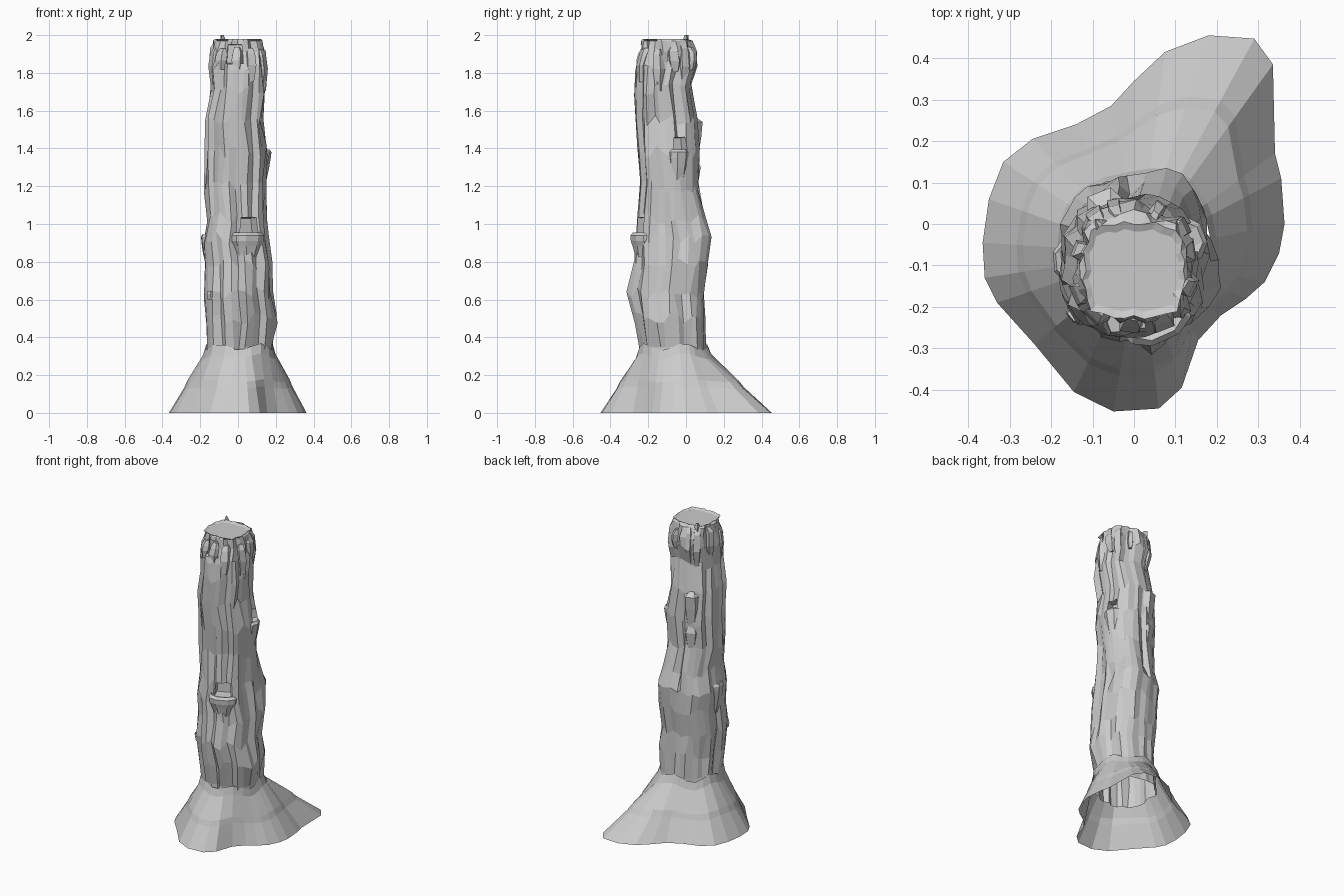
import bpy, bmesh, math, random
from mathutils import Vector

if "Cube" in bpy.data.objects:
    bpy.data.objects.remove(bpy.data.objects["Cube"])

random.seed(7)

# trunk profile: z, xmin, xmax, ymin, ymax
LEVELS = [
    (0.20, -.17, .18, -.25, .12), (0.35, -.17, .185, -.25, .11),
    (0.50, -.175, .20, -.27, .105), (0.63, -.185, .185, -.285, .1),
    (0.79, -.18, .185, -.275, .12), (0.93, -.188, .17, -.27, .125),
    (1.03, -.165, .155, -.262, .10), (1.20, -.185, .155, -.245, .07),
    (1.38, -.18, .16, -.26, .075), (1.55, -.178, .135, -.272, .065),
    (1.72, -.155, .155, -.278, .04), (1.83, -.152, .152, -.272, .065),
    (1.91, -.15, .148, -.25, .06), (1.97, -.14, .137, -.24, .037)]
# local swellings: angle, z, angular width, height, strength
BULGES = [(.95, .93, .38, .14, .15), (-1.3, .62, .3, .09, .2), (-.3, .5, .3, .1, .1)]


def section(a, z):
    """Point on the rounded-square trunk section at angle a and height z."""
    z = min(max(z, LEVELS[0][0]), LEVELS[-1][0])
    for lo, hi in zip(LEVELS, LEVELS[1:]):
        if lo[0] <= z <= hi[0]:
            t = (z - lo[0]) / (hi[0] - lo[0])
            _, x0, x1, y0, y1 = [p + (q - p) * t for p, q in zip(lo, hi)]
            break
    c, s, e = math.cos(a), math.sin(a), 2.5
    k = (abs(c) ** e + abs(s) ** e) ** (-1 / e)
    for ba, bz, wa, wz, amp in BULGES:
        d = (a - ba + math.pi) % math.tau - math.pi
        k += amp * math.exp(-(d / wa) ** 2 - ((z - bz) / wz) ** 2)
    return Vector(((x0 + x1) / 2 + (x1 - x0) / 2 * c * k,
                   (y0 + y1) / 2 + (y1 - y0) / 2 * s * k, z))


def axis(z):
    return (section(0, z) + section(math.pi, z)) / 2


def loft(name, rings, cap_start=False, cap_end=False):
    """Skin a list of closed rings into a flat-shaded mesh."""
    bm = bmesh.new()
    rows = [[bm.verts.new(p) for p in r] for r in rings]
    n = len(rows[0])
    for a, b in zip(rows, rows[1:]):
        for i in range(n):
            j = (i + 1) % n
            bm.faces.new((a[i], a[j], b[j], b[i]))
    if cap_start:
        bm.faces.new(rows[0][::-1])
    if cap_end:
        bm.faces.new(rows[-1])
    bmesh.ops.recalc_face_normals(bm, faces=bm.faces)
    me = bpy.data.meshes.new(name)
    bm.to_mesh(me)
    bm.free()
    ob = bpy.data.objects.new(name, me)
    bpy.context.collection.objects.link(ob)
    return ob


# trunk with bark grooves that wander up the columns
N = 32
groove = [random.choice((0, 0, .008, .02)) for _ in range(N)]
rings = []
for z in [l[0] for l in LEVELS]:
    ring = []
    for i in range(N):
        if random.random() < .25:
            groove[i] = random.choice((0, 0, .008, .022))
        a = math.tau * i / N + random.uniform(-.05, .05)
        p = section(a, z)
        out = (p - axis(z)).normalized()
        rough = random.uniform(0, .018) if z > 1.7 else random.uniform(0, .006)
        p -= out * (groove[i] + rough)
        if .4 < z < 1.9:
            p.z += random.uniform(-.035, .035)
        ring.append(p)
    rings.append(ring)
# flat squarish cut top with a worn edge
for hx, hy, z in ((.124, .118, 1.98), (.11, .1, 1.972)):
    ring = []
    for i in range(N):
        a = math.tau * i / N
        c, s = math.cos(a), math.sin(a)
        k = (abs(c) ** 4 + abs(s) ** 4) ** -.25 * (.96 + .04 * math.sin(i * 2.3))
        ring.append(Vector((hx * c * k, -.112 + hy * s * k, z)))
    rings.append(ring)
trunk = loft("trunk", rings, True, True)


def frame(a, z):
    """Surface point with outward and sideways directions."""
    p = section(a, z)
    o = Vector((math.cos(a), math.sin(a), 0))
    return p, o, Vector((-o.y, o.x, 0))


def place(f, pts):
    p, o, s = f
    return [p + o * d + s * w + Vector((0, 0, h)) for d, w, h in pts]


def carve(name, a, z, w, h, depth):
    """Cut a squarish hollow into the trunk."""
    q = [(-w, -h), (w, -h), (w * .85, h), (-w * .85, h)]
    f = frame(a, z)
    cut = loft(name, [place(f, [(d, x * k, y * k) for x, y in q])
                      for d, k in ((.08, 1), (-depth, .8))], True, True)
    cut.hide_render = True
    m = trunk.modifiers.new(name, 'BOOLEAN')
    m.operation, m.solver, m.object = 'DIFFERENCE', 'EXACT', cut
    bpy.context.view_layer.objects.active = trunk
    bpy.ops.object.modifier_apply(modifier=name)
    bpy.data.objects.remove(cut)


def knot_lip(name, a, z, w, out, drop, foot=.6):
    """Swelling of bark under a hollow, fading down into the trunk."""
    f = frame(a, z)
    # height, width factor and outward offset from the local trunk surface
    rows = [(-drop, foot, -.02), (-drop * .45, .9, out * .35), (-.045, 1.05, out * .8),
            (-.015, 1.05, out), (.0, .9, out * .5), (-.02, .8, -.06)]
    rings = []
    for h, k, d in rows:
        local = (section(a, z + h) - f[0]).dot(f[1])      # follow the trunk
        rings.append(place(f, [(local - .08, -w * k * 1.25, h), (local + d - .025, -w * k, h),
                               (local + d, -w * k * .45, h), (local + d, w * k * .45, h),
                               (local + d - .025, w * k, h), (local - .08, w * k * 1.25, h)]))
    loft(name, rings, True, True)


FRONT, RIGHT = math.radians(-66), math.radians(22)
carve("front_hollow_cutter", FRONT, 0.99, .058, .05, .08)
carve("right_hollow_cutter", RIGHT, 1.42, .042, .045, .065)
carve("top_notch_cutter", math.radians(-97), 1.90, .055, .06, .035)
knot_lip("front_knot", FRONT, 0.955, .075, .022, .16, .5)
knot_lip("right_knot", RIGHT, 1.395, .05, .016, .22, .8)
knot_lip("left_knot", math.radians(185), 0.945, .05, .006, .2)
knot_lip("lower_left_knot", math.radians(-140), 0.645, .03, .004, .05)

# open the hidden underside of the trunk
bm = bmesh.new()
bm.from_mesh(trunk.data)
bmesh.ops.delete(bm, geom=[f for f in bm.faces if f.calc_center_median().z < .22 and abs(f.normal.z) > .9],
                 context='FACES')
bm.to_mesh(trunk.data)
bm.free()

# stub with a beaked cap on the back left
f = frame(math.radians(112), 1.46)
loft("back_stub", [place(f, [(-.05, -w, h), (d, -w * .5, h), (d, w * .5, h), (-.05, w, h)])
                   for h, w, d in ((-.3, .03, -.015), (-.16, .06, .003), (-.12, .04, -.01),
                                   (.0, .06, .006), (.08, .06, .014), (.105, .03, -.02))], True, True)

# splinters of bark around the broken top
for i in range(11):
    a = math.tau * (i + .3) / 11 + random.uniform(-.15, .15)
    w, b = random.uniform(.016, .034), random.uniform(-.22, -.08)
    t = random.uniform(.02, .075)
    f = frame(a, 1.9)
    rings = []
    for h, k, d in ((b, .6, -.012), (b * .4, 1, .001), (t - .03, .9, 0), (t, .6, -.012)):
        d += (section(a, 1.9 + h) - f[0]).dot(f[1])
        x = random.uniform(-.006, .006)
        rings.append(place(f, [(d - .03, x - k * w, h), (d - .006, x - k * w, h),
                               (d, x + k * w * .5, h), (d - .03, x + k * w, h)]))
    loft(f"bark_splinter_{i + 1}", rings, True, True)
f = frame(math.radians(130), 1.95)
loft("top_spike", [place(f, [(-.03, -w, h), (-.008, 0, h), (-.03, w, h)])
                   for h, w in ((-.08, .025), (.02, .02), (.05, .006))], True, True)

# flared root skirt
BASE = [(.363, 0), (.355, .11), (.34, .17), (.335, .385), (.29, .447), (.18, .455), (.075, .415),
        (0, .345), (-.055, .285), (-.14, .24), (-.245, .205), (-.315, .15), (-.35, .06),
        (-.365, -.045), (-.36, -.13), (-.33, -.19), (-.24, -.29), (-.145, -.405), (-.05, -.452),
        (.06, -.445), (.115, -.395), (.155, -.28), (.21, -.22), (.27, -.18), (.315, -.14), (.35, -.07)]
skirt = []
for k, z in ((0, 0), (.42, .135), (.5, .17), (.92, .30), (1.0, .35)):
    ring = []
    for x, y in BASE:
        a = math.atan2(y + .07, x)
        top = section(a, .35)
        h = z * (1 + (.05 * math.sin(5 * a) if z > .1 else 0))
        ring.append((x + (top.x - x) * k, y + (top.y - y) * k, h))
    skirt.append(ring)
loft("root_skirt", skirt)
